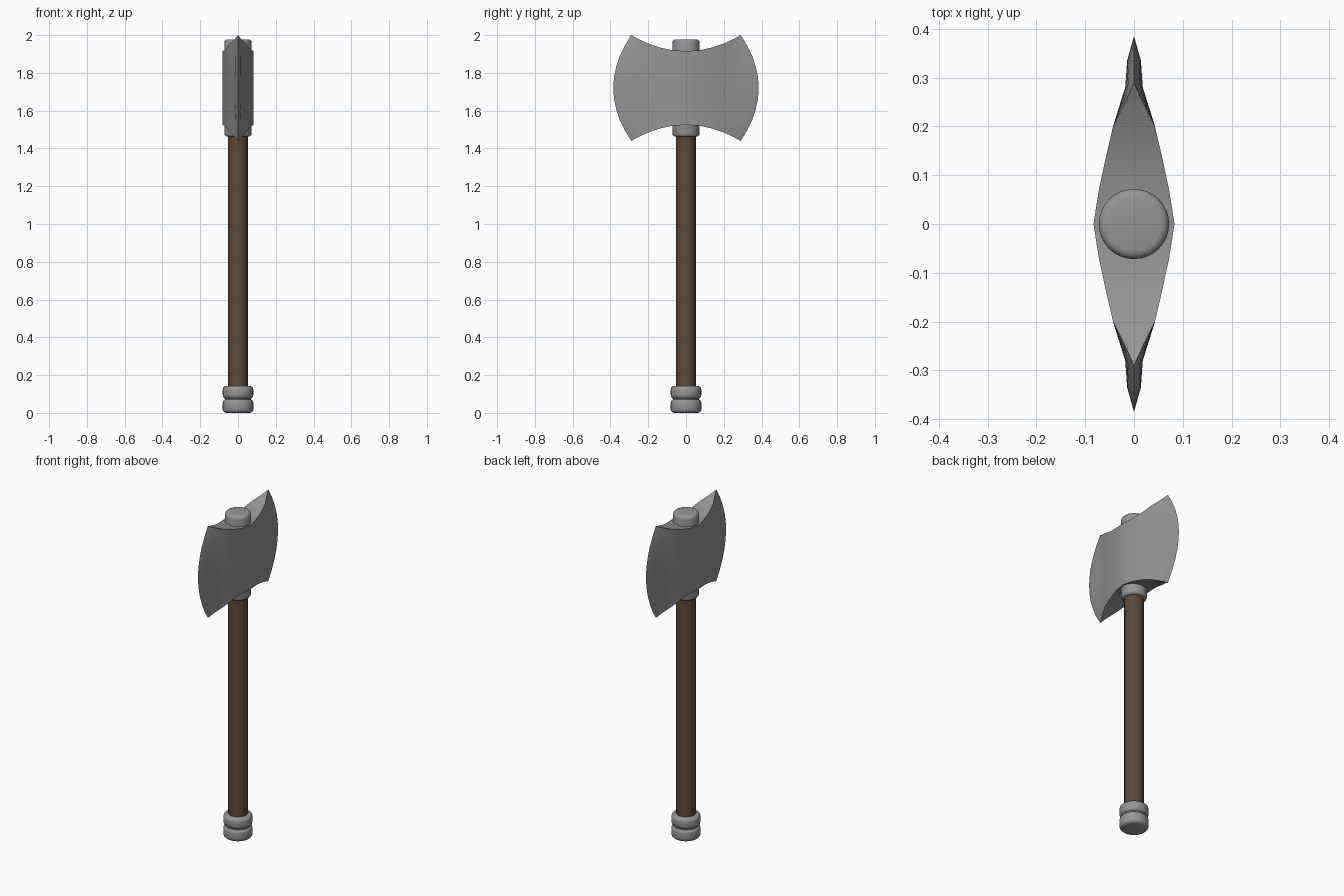
import bpy, bmesh, math

if "Cube" in bpy.data.objects:
    bpy.data.objects.remove(bpy.data.objects["Cube"])


def material(name, color):
    m = bpy.data.materials.new(name)
    m.diffuse_color = (*color, 1)
    m.use_nodes = True
    m.node_tree.nodes["Principled BSDF"].inputs["Base Color"].default_value = m.diffuse_color
    return m


steel = material("grey steel", (0.30, 0.30, 0.30))
wood = material("brown wood", (0.105, 0.067, 0.043))


def finish(name, bm, mat, angle=30):
    bmesh.ops.remove_doubles(bm, verts=bm.verts, dist=1e-5)
    bmesh.ops.recalc_face_normals(bm, faces=bm.faces)
    me = bpy.data.meshes.new(name)
    bm.to_mesh(me)
    bm.free()
    me.materials.append(mat)
    ob = bpy.data.objects.new(name, me)
    bpy.context.collection.objects.link(ob)
    bpy.ops.object.select_all(action='DESELECT')
    ob.select_set(True)
    bpy.context.view_layer.objects.active = ob
    bpy.ops.object.shade_smooth_by_angle(angle=math.radians(angle))
    return ob


def lathe(name, profile, mat, n=32):
    """Revolve (radius, z) points around the z axis."""
    bm = bmesh.new()
    rings = [[bm.verts.new((r * math.cos(2 * math.pi * i / n),
                            r * math.sin(2 * math.pi * i / n), z))
              for i in range(n)] for r, z in profile]
    for a, b in zip(rings, rings[1:]):
        for i in range(n):
            j = (i + 1) % n
            bm.faces.new((a[i], a[j], b[j], b[i]))
    bm.faces.new(rings[0][::-1])
    bm.faces.new(rings[-1])
    return finish(name, bm, mat, 40)


def rounded(r, z0, z1, b):
    """Cylinder profile with rounded rims."""
    s = [math.radians(a) for a in (0, 30, 60, 90)]
    low = [(r - b + b * math.sin(a), z0 + b - b * math.cos(a)) for a in s]
    return low + [(x, z0 + z1 - z) for x, z in reversed(low)]


# shaft, socket through the head, and pommel rings
lathe("handle", [(0.054, 0.05), (0.054, 1.50)], wood)
lathe("head_socket", rounded(0.072, 1.462, 1.977, 0.016), steel)
lathe("pommel_lower_ring", rounded(0.081, 0.0, 0.073, 0.02), steel)
lathe("pommel_groove", [(0.07, 0.05), (0.07, 0.09)], steel)
lathe("pommel_upper_ring", rounded(0.081, 0.075, 0.143, 0.02), steel)

# double blade: columns lofted from the centre ridge to each curved edge
MID, N = 1.72, 10
# (y at corner, y at middle, half thickness at corner, at middle)
cols = [(0, 0, .083, .083), (.07, .07, .072, .072), (.135, .135, .058, .058),
        (.2, .2, .043, .043), (.25, .28, .018, .018),
        (.27, .335, .009, .014), (.29, .385, 0, 0)]
bm = bmesh.new()
for sy in (1, -1):
    sides = []
    for sx in (1, -1):
        grid = []
        for yc, ym, xc, xm in cols:
            half = 0.195 + 0.085 * (yc / 0.29) ** 2
            line = []
            for k in range(N + 1):
                u = 2 * k / N - 1
                w = 1 - u * u
                line.append(bm.verts.new((sx * (xc + (xm - xc) * w),
                                          sy * (yc + (ym - yc) * w),
                                          MID + u * half)))
            grid.append(line)
        for a, b in zip(grid, grid[1:]):
            for k in range(N):
                bm.faces.new((a[k], b[k], b[k + 1], a[k + 1]))
        sides.append(grid)
    # top and bottom rims
    p, q = sides
    for i in range(len(cols) - 1):
        for k in (0, N):
            bm.faces.new((p[i][k], p[i + 1][k], q[i + 1][k], q[i][k]))
finish("double_blade", bm, steel, 30)
